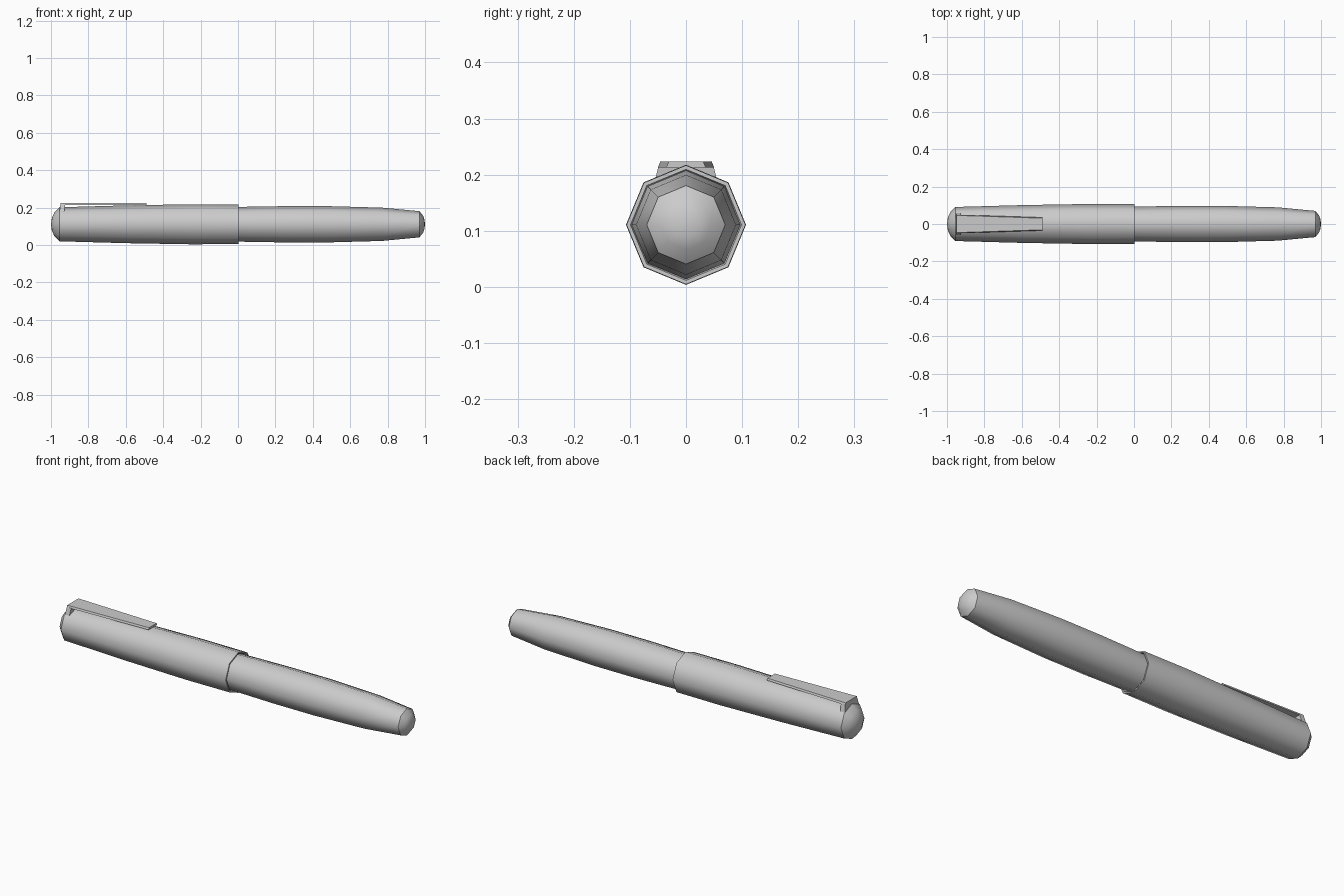
import bpy, bmesh, math

if "Cube" in bpy.data.objects:
    bpy.data.objects.remove(bpy.data.objects["Cube"])

ZC = 0.1105   # height of the pen's axis
SIDES = 8


def lathe(name, profile):
    """Eight-sided body turned about the x axis from (x, radius) points."""
    bm = bmesh.new()
    rings = []
    for x, r in profile:
        if r == 0:
            rings.append([bm.verts.new((x, 0, ZC))])
            continue
        rings.append([bm.verts.new((x, r * math.sin(a), ZC + r * math.cos(a)))
                      for a in (2 * math.pi * i / SIDES for i in range(SIDES))])
    for a, b in zip(rings, rings[1:]):
        for i in range(SIDES):
            j = (i + 1) % SIDES
            quad = [a[i % len(a)], a[j % len(a)], b[j % len(b)], b[i % len(b)]]
            bm.faces.new(list(dict.fromkeys(quad)))
    return finish(name, bm, 50)


def block(name, bottom, top):
    """Solid between two four-point outlines."""
    bm = bmesh.new()
    lo = [bm.verts.new(p) for p in bottom]
    hi = [bm.verts.new(p) for p in top]
    bm.faces.new(lo)
    bm.faces.new(hi)
    for i in range(4):
        j = (i + 1) % 4
        bm.faces.new((lo[i], lo[j], hi[j], hi[i]))
    return finish(name, bm, 20)


def finish(name, bm, angle):
    bmesh.ops.recalc_face_normals(bm, faces=bm.faces[:])
    mesh = bpy.data.meshes.new(name)
    bm.to_mesh(mesh)
    bm.free()
    ob = bpy.data.objects.new(name, mesh)
    bpy.context.collection.objects.link(ob)
    bpy.ops.object.select_all(action='DESELECT')
    ob.select_set(True)
    bpy.context.view_layer.objects.active = ob
    bpy.ops.object.shade_smooth_by_angle(angle=math.radians(angle))
    return ob


def outline(x0, w0, x1, w1, z):
    return [(x0, -w0, z), (x1, -w1, z), (x1, w1, z), (x0, w0, z)]


# Cap with an open rim that the barrel slides into
lathe("cap", [(-0.955, 0.091), (-0.6, 0.101), (-0.25, 0.107), (0.003, 0.106),
              (0.003, 0.099), (-0.02, 0.092)])
lathe("cap_crown", [(-1.0, 0), (-0.995, 0.035), (-0.981, 0.065), (-0.955, 0.091)])

# Tapered barrel
lathe("barrel", [(-0.02, 0.092), (0.06, 0.094), (0.25, 0.097), (0.48, 0.097),
                 (0.77, 0.089), (0.97, 0.07)])
lathe("barrel_tip", [(0.97, 0.07), (0.99, 0.045), (0.997, 0.025), (1.0, 0)])

# Pocket clip: tapering strip and flared foot
block("clip_strip", outline(-0.95, 0.05, -0.49, 0.035, 0.213),
      outline(-0.95, 0.046, -0.49, 0.031, 0.223))
block("clip_foot", outline(-0.955, 0.06, -0.93, 0.06, 0.172),
      outline(-0.95, 0.049, -0.925, 0.049, 0.215))
